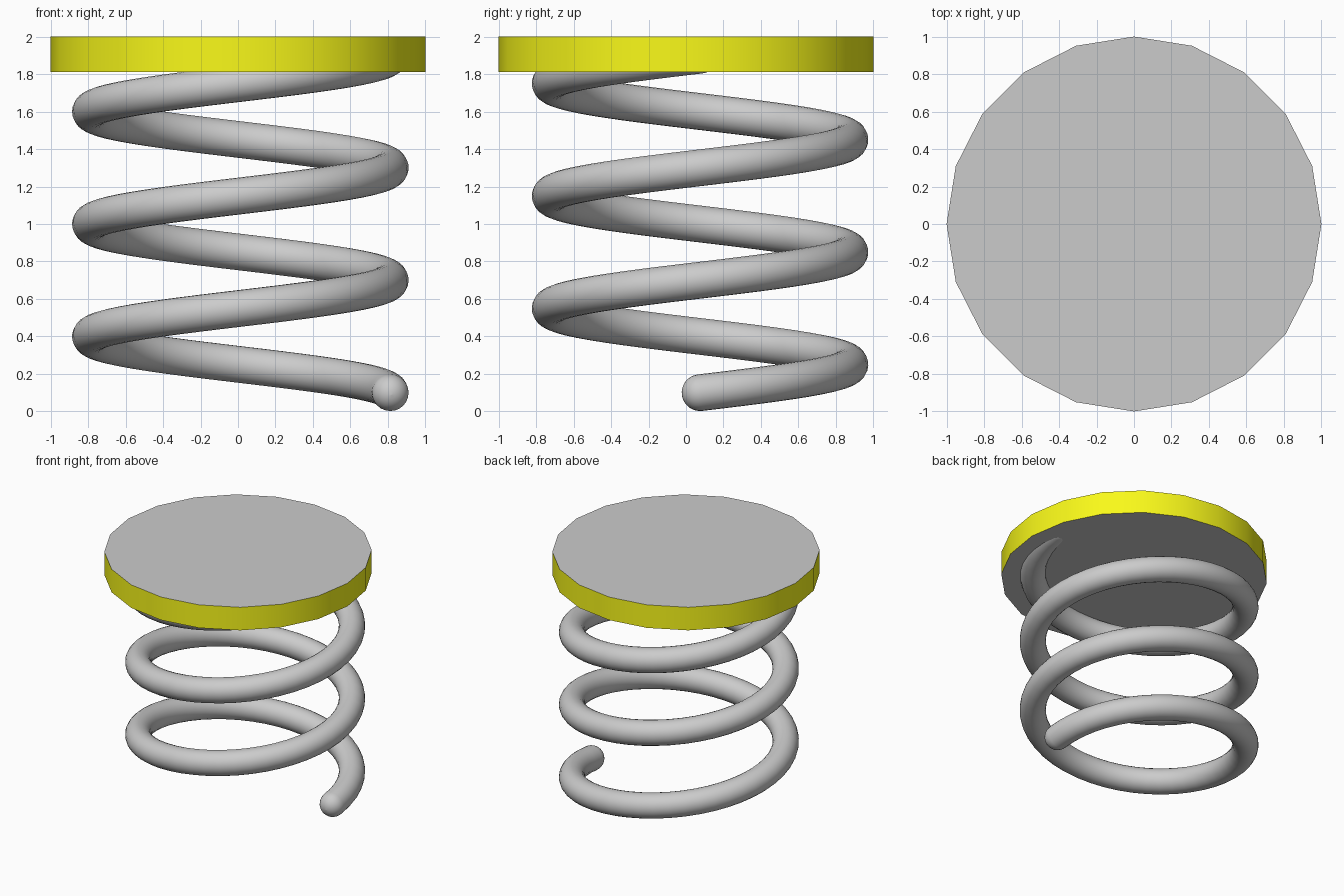
import bpy, bmesh, math
from mathutils import Vector

if "Cube" in bpy.data.objects:
    bpy.data.objects.remove(bpy.data.objects["Cube"])

COIL_R, TUBE_R, PITCH, TURNS = 0.80, 0.098, 0.60, 3
CENTRE = Vector((0.0125, 0.075, 0.10))
STEPS = 48  # samples per turn


def helix(t):
    a = 2 * math.pi * t
    return CENTRE + Vector((COIL_R * math.cos(a), COIL_R * math.sin(a), PITCH * t))


def smooth(obj):
    bpy.ops.object.select_all(action='DESELECT')
    obj.select_set(True)
    bpy.context.view_layer.objects.active = obj
    bpy.ops.object.shade_smooth_by_angle(angle=math.radians(35))


# Spring: helical path, with the radius tapering to round ends
path = [(helix(TURNS * i / (STEPS * TURNS)), 1.0) for i in range(STEPS * TURNS + 1)]
start_dir = (path[0][0] - path[1][0]).normalized()
end_dir = (path[-1][0] - path[-2][0]).normalized()
start, end = path[0][0], path[-1][0]
for k in range(1, 9):
    a = math.radians(min(k * 11.25, 89.0))
    off, rad = TUBE_R * math.sin(a), math.cos(a)
    path.insert(0, (start + start_dir * off, rad))
    path.append((end + end_dir * off, rad))

curve = bpy.data.curves.new("spring_path", 'CURVE')
curve.dimensions = '3D'
curve.bevel_depth = TUBE_R
curve.bevel_resolution = 10
curve.use_fill_caps = True
spline = curve.splines.new('POLY')
spline.points.add(len(path) - 1)
for p, (co, rad) in zip(spline.points, path):
    p.co = (*co, 1.0)
    p.radius = rad
spring = bpy.data.objects.new("spring", curve)
bpy.context.collection.objects.link(spring)
bpy.context.view_layer.objects.active = spring
spring.select_set(True)
bpy.ops.object.convert(target='MESH')
spring = bpy.context.view_layer.objects.active
smooth(spring)

# Top plate: 20-sided disc, yellow rim and grey caps
bpy.ops.mesh.primitive_cylinder_add(vertices=20, radius=1, depth=0.19, location=(0, 0, 1.905))
plate = bpy.context.object
plate.name = "top_plate"
yellow = bpy.data.materials.new("yellow")
yellow.diffuse_color = (0.95, 0.95, 0.01, 1)
yellow.use_nodes = True
yellow.node_tree.nodes["Principled BSDF"].inputs["Base Color"].default_value = yellow.diffuse_color
plate.data.materials.append(None)
plate.data.materials.append(yellow)
for f in plate.data.polygons:
    f.material_index = 1 if abs(f.normal.z) < 0.5 else 0
smooth(plate)
